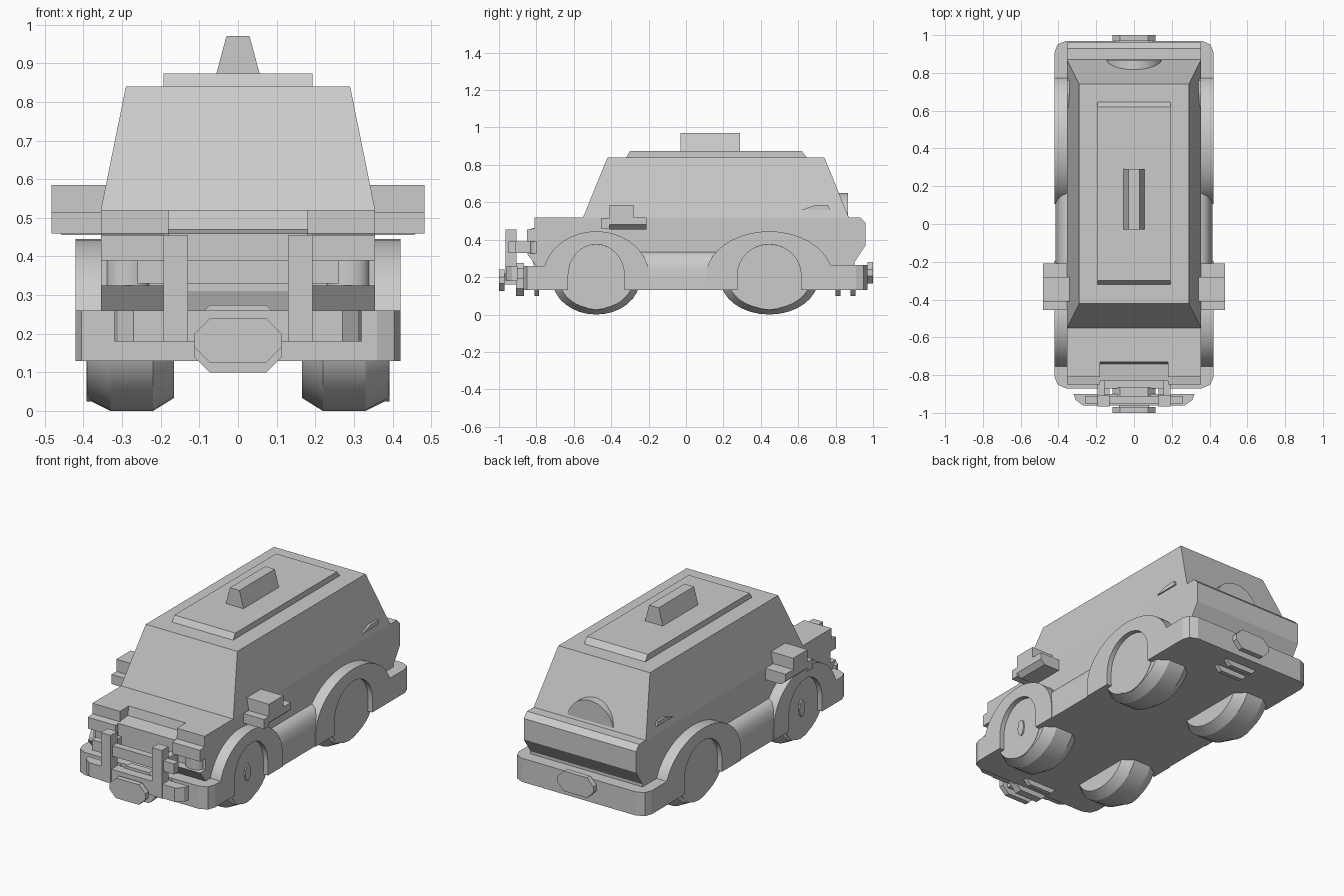
import bpy, bmesh, math

if "Cube" in bpy.data.objects:
    bpy.data.objects.remove(bpy.data.objects["Cube"])


def finish(name, bm, mirror=False, smooth=None):
    bmesh.ops.recalc_face_normals(bm, faces=bm.faces)
    me = bpy.data.meshes.new(name)
    bm.to_mesh(me)
    bm.free()
    ob = bpy.data.objects.new(name, me)
    bpy.context.collection.objects.link(ob)
    if smooth:
        bpy.ops.object.select_all(action='DESELECT')
        ob.select_set(True)
        bpy.context.view_layer.objects.active = ob
        bpy.ops.object.shade_smooth_by_angle(angle=math.radians(smooth))
    if mirror:
        ob.modifiers.new("mirror", 'MIRROR').use_axis[0] = True
    return ob


def place(axis, p, t):
    return {'x': (t, p[0], p[1]), 'y': (p[0], t, p[1]), 'z': (p[0], p[1], t)}[axis]


def prism(name, axis, pts, a, b, mirror=False, smooth=None):
    """Extrude a 2D outline along an axis from a to b."""
    bm = bmesh.new()
    rings = [[bm.verts.new(place(axis, p, t)) for p in pts] for t in (a, b)]
    n = len(pts)
    for r in rings:
        bm.faces.new(r)
    for i in range(n):
        j = (i + 1) % n
        bm.faces.new((rings[0][i], rings[0][j], rings[1][j], rings[1][i]))
    return finish(name, bm, mirror, smooth)


def box(name, x, y, z, mirror=False):
    return prism(name, 'z', [(x[0], y[0]), (x[1], y[0]), (x[1], y[1]), (x[0], y[1])], *z, mirror)


def frustum(name, x0, ya, yb, z0, x1, yc, yd, z1):
    bm = bmesh.new()
    lo, hi = [[bm.verts.new((sx * x, y, z)) for sx, y in ((-1, a), (1, a), (1, b), (-1, b))]
              for x, a, b, z in ((x0, ya, yb, z0), (x1, yc, yd, z1))]
    bm.faces.new(lo)
    bm.faces.new(hi)
    for i in range(4):
        j = (i + 1) % 4
        bm.faces.new((lo[i], lo[j], hi[j], hi[i]))
    return finish(name, bm)


def arc(cx, cz, rx, rz, a0, a1, n):
    return [(cx + rx * math.cos(math.radians(a0 + (a1 - a0) * i / n)),
             cz + rz * math.sin(math.radians(a0 + (a1 - a0) * i / n))) for i in range(n + 1)]


def octagon(hx, z0, z1, c=0.04):
    return [(-hx + c, z0), (hx - c, z0), (hx, z0 + c), (hx, z1 - c),
            (hx - c, z1), (-hx + c, z1), (-hx, z1 - c), (-hx, z0 + c)]


# body shell and hood
prism("body", 'x', [(-0.55, 0.2), (0.9, 0.2), (0.9, 0.28), (0.96, 0.37), (0.96, 0.49),
                    (0.93, 0.52), (-0.55, 0.52)], -0.355, 0.355)
prism("hood_centre", 'x', [(-0.55, 0.2), (-0.55, 0.52), (-0.73, 0.52), (-0.74, 0.47), (-0.83, 0.46),
                           (-0.83, 0.31), (-0.79, 0.2)], -0.18, 0.18)
prism("hood_side", 'x', [(-0.55, 0.2), (-0.55, 0.52), (-0.81, 0.52), (-0.81, 0.46), (-0.85, 0.455),
                         (-0.85, 0.39), (-0.80, 0.39), (-0.80, 0.325), (-0.85, 0.325),
                         (-0.80, 0.26), (-0.80, 0.2)], 0.18, 0.355, True)
prism("headlight", 'z', arc(0.285, -0.795, 0.055, 0.04, 0, 345, 23), 0.32, 0.395, True, 40)

# cabin, roof panel, roof light
frustum("cabin", 0.355, -0.55, 0.87, 0.52, 0.29, -0.42, 0.74, 0.84)
frustum("roof_panel", 0.193, -0.32, 0.645, 0.84, 0.193, -0.30, 0.62, 0.873)
frustum("roof_light", 0.056, -0.03, 0.29, 0.873, 0.03, -0.03, 0.29, 0.97)

# spare wheel cover on the tailgate
prism("spare_wheel", 'y', arc(0, 0.5, 0.15, 0.15, 0, 180, 20), 0.78, 0.865, False, 40)
prism("fuel_cap", 'x', [(0.62, 0.56), (0.69, 0.585), (0.76, 0.585), (0.77, 0.56)], 0.32, 0.355, True)

# chassis and bumpers
box("chassis", (-0.38, 0.38), (-0.8, 0.9), (0.13, 0.26))
prism("front_bumper", 'z', [(-0.42, -0.64), (-0.42, -0.81), (-0.405, -0.85), (-0.36, -0.87),
                            (0.36, -0.87), (0.405, -0.85), (0.42, -0.81), (0.42, -0.64)], 0.13, 0.26)
prism("rear_bumper", 'z', [(-0.42, 0.62), (-0.42, 0.91), (-0.405, 0.95), (-0.36, 0.97),
                           (0.36, 0.97), (0.405, 0.95), (0.42, 0.91), (0.42, 0.62)], 0.13, 0.265)

# side skirt between the wheels
prism("side_skirt", 'y', [(0.3, 0.13), (0.415, 0.13), (0.415, 0.24), (0.405, 0.29),
                          (0.385, 0.32), (0.355, 0.335), (0.3, 0.335)], -0.3, 0.26, True, 40)

# wheel arches and wheels
for name, cy, outer, inner, wheel_r in (("front", -0.48, 0.285, 0.15, 0.235),
                                        ("rear", 0.445, 0.34, 0.17, 0.262)):
    ring = ([(cy + outer, 0.13)] + arc(cy, 0.2, outer, 0.245, 0, 180, 20) + [(cy - outer, 0.13),
            (cy - inner, 0.13)] + arc(cy, 0.21, inner, 0.165, 180, 0, 16) + [(cy + inner, 0.13)])
    prism(name + "_arch", 'x', ring, 0.33, 0.42, True, 35)

    bm = bmesh.new()
    rings = []
    for x, k in ((0.165, 0.82), (0.22, 1.0), (0.33, 1.0), (0.39, 0.84)):
        pts = arc(cy, 0.19, wheel_r * k, 0.19 * k, 0, 348.75, 31)
        rings.append([bm.verts.new((x, y, z)) for y, z in pts])
    for a, b in zip(rings, rings[1:]):
        for i in range(32):
            j = (i + 1) % 32
            bm.faces.new((a[i], a[j], b[j], b[i]))
    bm.faces.new(rings[0])
    bm.faces.new(rings[-1])
    finish(name + "_wheel", bm, True, 20)
    # flat cover plate behind the arch opening
    prism(name + "_wheel_disc", 'x', arc(cy, 0.2, inner + 0.01, 0.175, 0, 345, 23), 0.36, 0.392, True)
prism("front_hub", 'x', arc(-0.48, 0.2, 0.025, 0.05, 0, 315, 7), 0.38, 0.4, True)

# bull bar: posts, mounts, cross bar and bent lower bar
box("bull_bar_post", (0.13, 0.193), (-0.965, -0.905), (0.18, 0.455), True)
box("bull_bar_mount", (0.155, 0.193), (-0.92, -0.82), (0.33, 0.39), True)
box("bull_bar_cross", (-0.26, 0.26), (-0.95, -0.91), (0.33, 0.39))
prism("bull_bar_lower", 'z', [(-0.32, -0.90), (-0.31, -0.93), (-0.27, -0.96), (0.27, -0.96),
                              (0.31, -0.93), (0.32, -0.90)], 0.18, 0.26)
box("bull_bar_stay", (0.13, 0.193), (-0.92, -0.85), (0.19, 0.25), True)

# coupling plates front and rear
for name, y0, y1, z0, z1 in (("front_plate_outer", -1.0, -0.97, 0.125, 0.24),
                             ("front_plate_inner", -0.91, -0.865, 0.10, 0.275),
                             ("front_plate_back", -0.81, -0.785, 0.10, 0.2),
                             ("rear_plate_outer", 0.97, 1.0, 0.165, 0.28),
                             ("rear_plate_lower", 0.88, 0.905, 0.10, 0.22),
                             ("rear_plate_back", 0.80, 0.825, 0.10, 0.2)):
    prism(name, 'y', octagon(0.113, z0, z1), y0, y1)
box("front_coupling", (-0.08, 0.08), (-0.98, -0.85), (0.16, 0.22))

# side mirrors
prism("mirror_base", 'y', [(0.345, 0.455), (0.455, 0.455), (0.483, 0.48), (0.483, 0.52),
                           (0.345, 0.52)], -0.41, -0.21, True)
box("mirror_top", (0.33, 0.483), (-0.41, -0.28), (0.52, 0.585), True)
box("mirror_front", (0.345, 0.483), (-0.455, -0.41), (0.46, 0.515), True)
